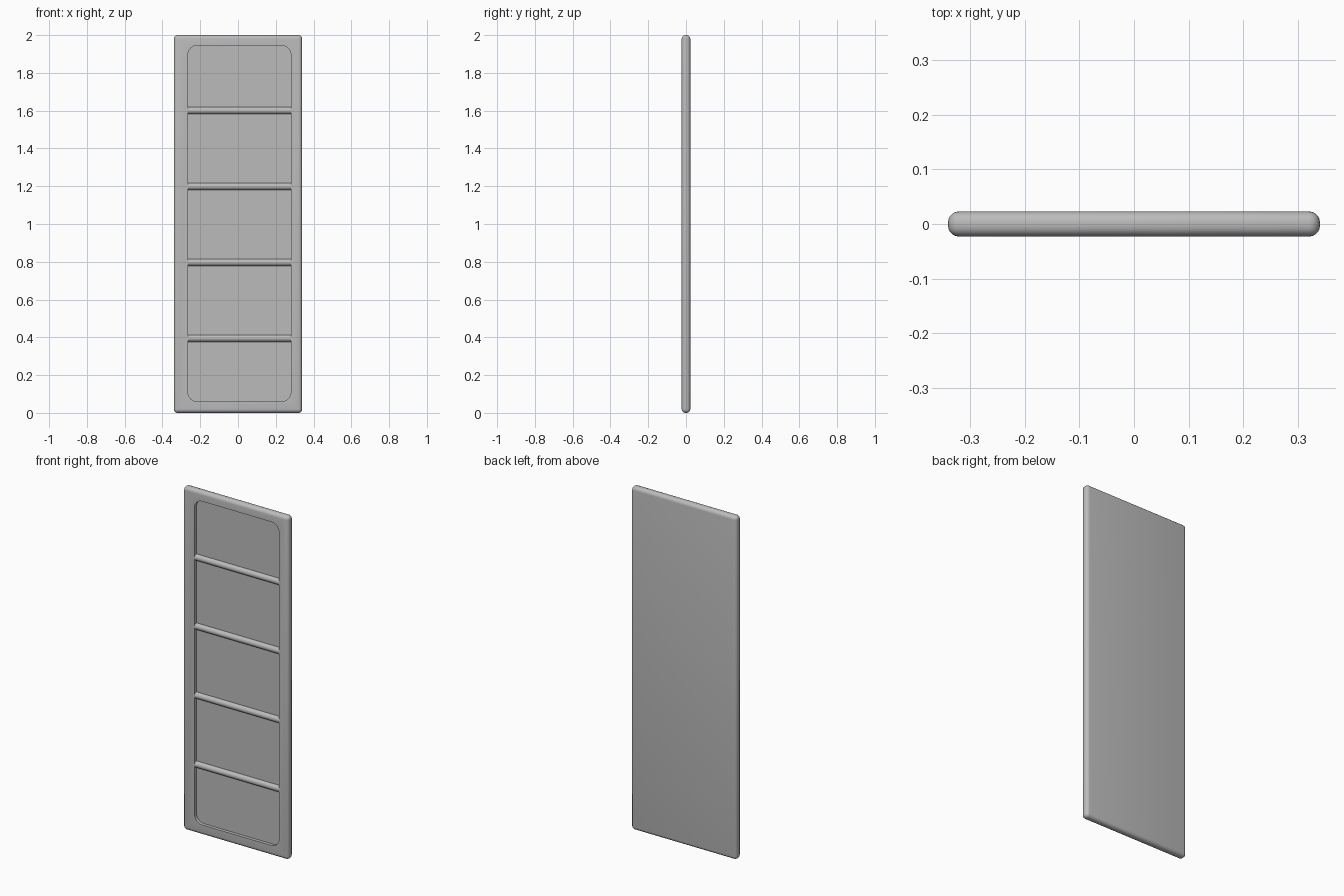
import bpy, bmesh, math
from mathutils import Matrix, Vector

cube = bpy.data.objects.get("Cube")
if cube:
    bpy.data.objects.remove(cube, do_unlink=True)

grey = bpy.data.materials.new("grey")
grey.use_nodes = True
colour = (0.5, 0.5, 0.5, 1)
grey.diffuse_color = colour
grey.node_tree.nodes["Principled BSDF"].inputs["Base Color"].default_value = colour

HALF_Y = 0.023
FLOOR_Y = -0.004
LEFT, RIGHT, BOTTOM, TOP = -0.265, 0.28, 0.06, 1.945


def make_object(name, bm):
    mesh = bpy.data.meshes.new(name)
    bm.to_mesh(mesh)
    bm.free()
    mesh.materials.append(grey)
    obj = bpy.data.objects.new(name, mesh)
    bpy.context.collection.objects.link(obj)
    return obj


def smooth(obj):
    bpy.ops.object.select_all(action="DESELECT")
    obj.select_set(True)
    bpy.context.view_layer.objects.active = obj
    bpy.ops.object.shade_smooth_by_angle(angle=math.radians(35))


def box(low, high):
    low, high = Vector(low), Vector(high)
    bm = bmesh.new()
    bmesh.ops.create_cube(bm, size=1, matrix=Matrix.Translation((low + high) / 2)
                          @ Matrix.Diagonal((*(high - low), 1)))
    return bm


# Slab with softly rounded outer edges
bm = box((-0.34, -HALF_Y, 0), (0.34, HALF_Y, 2))
bmesh.ops.bevel(bm, geom=bm.edges[:], offset=0.02, segments=5, profile=0.5, affect="EDGES")
panel = make_object("panel", bm)

# Cutter for the shallow recess with rounded corners
bm = box((LEFT, -0.1, BOTTOM), (RIGHT, FLOOR_Y, TOP))
corners = [e for e in bm.edges if abs(e.verts[0].co.y - e.verts[1].co.y) > 0.01]
bmesh.ops.bevel(bm, geom=corners, offset=0.05, segments=8, profile=0.5, affect="EDGES")
cutter = make_object("recess_cutter", bm)
cutter.hide_render = True
cutter.hide_set(True)

recess = panel.modifiers.new("recess", "BOOLEAN")
recess.operation = "DIFFERENCE"
recess.solver = "EXACT"
recess.object = cutter
bpy.context.view_layer.update()
cut_mesh = bpy.data.meshes.new_from_object(
    panel.evaluated_get(bpy.context.evaluated_depsgraph_get()))
panel.modifiers.clear()
panel.data = cut_mesh
bpy.data.objects.remove(cutter, do_unlink=True)
smooth(panel)

# Round crossbars lying in the recess
for i in range(4):
    bm = bmesh.new()
    place = Matrix.Translation(((LEFT + RIGHT) / 2, FLOOR_Y, 0.395 + 0.402 * i))
    bmesh.ops.create_cone(bm, cap_ends=True, segments=24, radius1=0.0185, radius2=0.0185,
                          depth=RIGHT - LEFT,
                          matrix=place @ Matrix.Rotation(math.pi / 2, 4, "Y"))
    smooth(make_object(f"crossbar_{i + 1}", bm))
